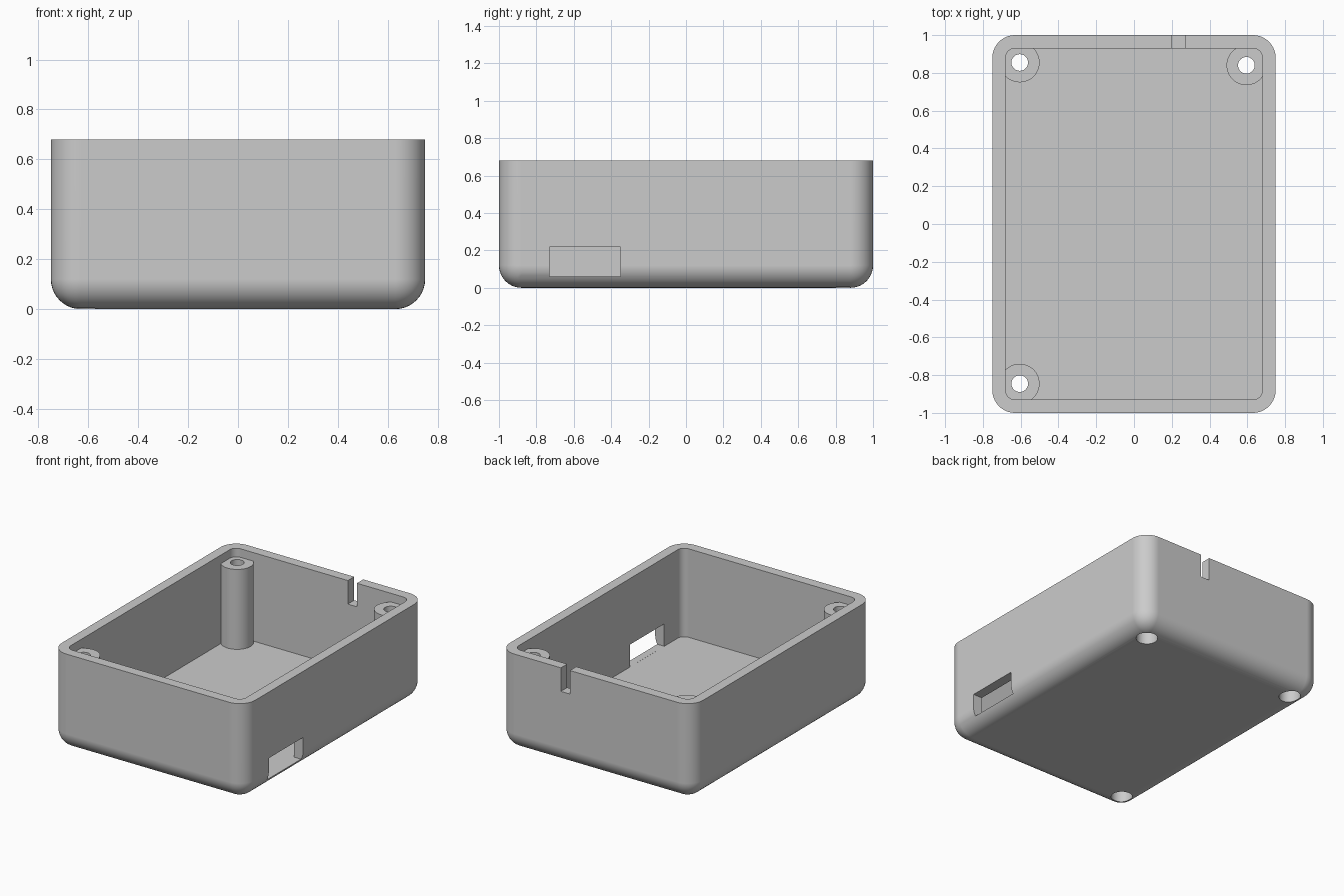
import bpy, bmesh
from mathutils import Matrix, Vector

if "Cube" in bpy.data.objects:
    bpy.data.objects.remove(bpy.data.objects["Cube"], do_unlink=True)

WIDTH, LENGTH, HEIGHT = 1.5, 2.0, 0.68
WALL, FLOOR, RADIUS = 0.07, 0.06, 0.12
POST_TOP = 0.62
POSTS = [(-0.605, 0.855), (0.595, 0.84), (-0.605, -0.845)]

grey = bpy.data.materials.new("light grey plastic")
grey.use_nodes = True
grey.diffuse_color = (0.6, 0.6, 0.6, 1)
grey.node_tree.nodes["Principled BSDF"].inputs["Base Color"].default_value = (0.6, 0.6, 0.6, 1)


def finish(name, bm):
    mesh = bpy.data.meshes.new(name)
    bm.to_mesh(mesh)
    bm.free()
    mesh.materials.append(grey)
    obj = bpy.data.objects.new(name, mesh)
    bpy.context.collection.objects.link(obj)
    return obj


def box(name, low, high, radius=0, round_bottom=False):
    """Box between two corners, with rounded upright and optional bottom edges."""
    low, high = Vector(low), Vector(high)
    bm = bmesh.new()
    bmesh.ops.create_cube(bm, size=1)
    bmesh.ops.scale(bm, vec=high - low, verts=bm.verts)
    bmesh.ops.translate(bm, vec=(low + high) / 2, verts=bm.verts)
    if radius:
        middle = (low.z + high.z) / 2
        edges = []
        for e in bm.edges:
            a, b = (v.co for v in e.verts)
            upright = abs(a.z - b.z) > 0.01
            bottom = a.z < middle and b.z < middle
            if upright or (round_bottom and bottom):
                edges.append(e)
        bmesh.ops.bevel(bm, geom=edges, offset=radius, offset_type='OFFSET',
                        segments=10, profile=0.5, affect='EDGES')
    return finish(name, bm)


def cylinder(name, x, y, radius, z0, z1):
    bm = bmesh.new()
    bmesh.ops.create_cone(bm, cap_ends=True, segments=48, radius1=radius, radius2=radius,
                          depth=z1 - z0, matrix=Matrix.Translation((x, y, (z0 + z1) / 2)))
    return finish(name, bm)


def combine(target, tool, operation):
    """Boolean the tool into the target, then discard the tool."""
    mod = target.modifiers.new("cut", 'BOOLEAN')
    mod.operation = operation
    mod.solver = 'EXACT'
    mod.object = tool
    bpy.context.view_layer.update()
    graph = bpy.context.evaluated_depsgraph_get()
    result = bpy.data.meshes.new_from_object(target.evaluated_get(graph))
    target.modifiers.clear()
    target.data = result
    bpy.data.objects.remove(tool, do_unlink=True)


# Open tray with rounded corners and a rounded underside
w, l = WIDTH / 2, LENGTH / 2
case = box("enclosure_base", (-w, -l, 0), (w, l, HEIGHT), RADIUS, True)
cavity = box("cavity", (WALL - w, WALL - l, FLOOR), (w - WALL, l - WALL, HEIGHT + 0.2),
             RADIUS - WALL)
combine(case, cavity, 'DIFFERENCE')

# Three screw posts with through holes, counterbored from below
for x, y in POSTS:
    combine(case, cylinder("post", x, y, 0.105, 0.05, POST_TOP), 'UNION')
for x, y in POSTS:
    combine(case, cylinder("screw_hole", x, y, 0.044, -0.1, 0.9), 'DIFFERENCE')
    combine(case, cylinder("counterbore", x, y, 0.07, -0.1, 0.1), 'DIFFERENCE')

# Port window in the left wall and cable slot in the back wall
combine(case, box("port", (0.64, -0.73, 0.0605), (0.9, -0.35, 0.217)), 'DIFFERENCE')
combine(case, box("slot", (0.2, 0.9, 0.515), (0.27, 1.1, 0.8)), 'DIFFERENCE')

# Smooth rounds, crisp edges, flat panels
case.data.materials.clear()
case.data.materials.append(grey)
for p in case.data.polygons:
    p.material_index = 0
bpy.ops.object.select_all(action='DESELECT')
case.select_set(True)
bpy.context.view_layer.objects.active = case
bpy.ops.object.shade_smooth_by_angle(angle=0.52)
weighted = case.modifiers.new("flat panels", 'WEIGHTED_NORMAL')
weighted.keep_sharp = True
